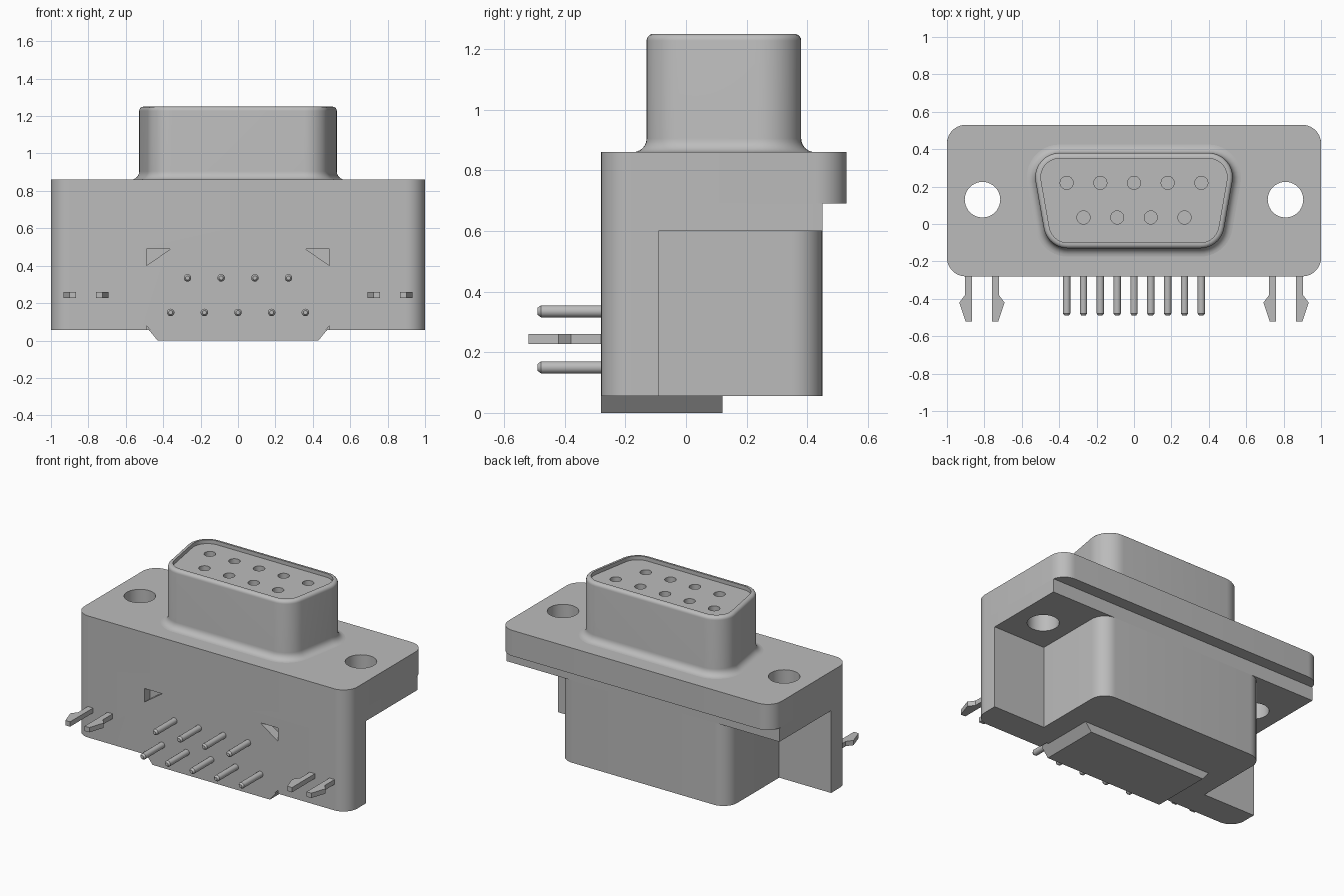
import bpy, bmesh, math
from mathutils import Vector

cube = bpy.data.objects.get("Cube")
if cube:
    bpy.data.objects.remove(cube, do_unlink=True)

GREY = (0.5, 0.5, 0.5, 1.0)
mat = bpy.data.materials.new("plain_grey")
mat.use_nodes = True
mat.diffuse_color = GREY
mat.node_tree.nodes["Principled BSDF"].inputs["Base Color"].default_value = GREY


def outline(corners, radii, grow=0.0, steps=10):
    """Counter-clockwise polygon with rounded corners, grown outward."""
    pts = [Vector(c) for c in corners]
    result = []
    for i, p in enumerate(pts):
        e1 = (p - pts[i - 1]).normalized()
        e2 = (pts[(i + 1) % len(pts)] - p).normalized()
        n1, n2 = Vector((e1.y, -e1.x)), Vector((e2.y, -e2.x))
        miter = (n1 + n2) / (1 + n1.dot(n2))
        if radii[i] == 0:
            result.append(p + miter * grow)
            continue
        center = p - miter * radii[i]
        start, sweep = math.atan2(n1.y, n1.x), n1.angle(n2)
        for k in range(steps + 1):
            a = start + sweep * k / steps
            result.append(center + Vector((math.cos(a), math.sin(a))) * (radii[i] + grow))
    return result


def circle(x, y, r, sides=24):
    return [(x + r * math.cos(math.tau * k / sides), y + r * math.sin(math.tau * k / sides))
            for k in range(sides)]


def rect(x, y0, y1):
    return [(-x, y0), (x, y0), (x, y1), (-x, y1)]


def loft(bm, rings, axis="z"):
    """Skin a list of (2D outline, level) rings and cap both ends."""
    loops = []
    for pts, level in rings:
        loops.append([bm.verts.new((p[0], p[1], level) if axis == "z" else (p[0], level, p[1]))
                      for p in pts])
    faces = [bm.faces.new(loops[0]), bm.faces.new(loops[-1])]
    for a, b in zip(loops, loops[1:]):
        for i in range(len(a)):
            faces.append(bm.faces.new((a[i - 1], a[i], b[i], b[i - 1])))
    bmesh.ops.recalc_face_normals(bm, faces=faces)


def make(name, solids, axis="z"):
    """One object made of one or more lofted solids."""
    bm = bmesh.new()
    for rings in solids:
        loft(bm, rings, axis)
    mesh = bpy.data.meshes.new(name)
    bm.to_mesh(mesh)
    bm.free()
    mesh.materials.append(mat)
    obj = bpy.data.objects.new(name, mesh)
    bpy.context.collection.objects.link(obj)
    return obj


def activate(obj):
    bpy.ops.object.select_all(action="DESELECT")
    obj.select_set(True)
    bpy.context.view_layer.objects.active = obj


def cut(obj, solids, axis="z"):
    cutter = make("cutter", solids, axis)
    cutter.hide_render = True
    mod = obj.modifiers.new("cut", "BOOLEAN")
    mod.operation, mod.solver, mod.object = "DIFFERENCE", "EXACT", cutter
    activate(obj)
    bpy.ops.object.modifier_apply(modifier=mod.name)
    bpy.data.objects.remove(cutter, do_unlink=True)


FRONT, BACK, BOTTOM = -0.28, 0.45, 0.055
parts = []

# Mounting flange with its stepped underside and two screw holes
holes = [[(circle(s * 0.81, 0.13, 0.095, 40), 0.5), (circle(s * 0.81, 0.13, 0.095, 40), 0.95)]
         for s in (-1, 1)]
flange_shape = outline(rect(1, FRONT, 0.53), [0.1] * 4)
step_shape = outline(rect(1, FRONT, BACK), [0.1, 0.1, 0, 0])
flange = make("flange", [[(flange_shape, 0.69), (flange_shape, 0.86)]])
flange_step = make("flange_step", [[(step_shape, 0.6), (step_shape, 0.69)]])
for part in (flange, flange_step):
    cut(part, holes)
    parts.append(part)

# Front wall with triangular recesses and small notches beside the foot
wall_shape = outline(rect(1, FRONT, -0.09), [0.1, 0.1, 0, 0])
wall = make("front_wall", [[(wall_shape, BOTTOM), (wall_shape, 0.6)]])
recesses = []
for s in (-1, 1):
    for tri in ([(0.49, 0.49), (0.36, 0.49), (0.49, 0.4)],
                [(0.49, 0.04), (0.49, 0.08), (0.455, 0.04)]):
        shape = [(s * x, z) for x, z in tri]
        recesses.append([(shape, FRONT - 0.05), (shape, FRONT + 0.06)])
cut(wall, recesses, "y")
parts.append(wall)

# Rear body block
body_shape = outline(rect(0.62, -0.1, BACK), [0, 0, 0.1, 0.1])
parts.append(make("rear_body", [[(body_shape, BOTTOM), (body_shape, 0.6)]]))

# Foot under the housing
foot_shape = [(-0.43, 0), (0.43, 0), (0.475, BOTTOM), (-0.475, BOTTOM)]
parts.append(make("foot", [[(foot_shape, FRONT), (foot_shape, 0.12)]], "y"))

# D-shaped shell: flared base, straight wall, rounded rim, sunken face
D_CORNERS = [(-0.463, -0.13), (0.463, -0.13), (0.553, 0.38), (-0.553, 0.38)]
FLARE, RIM, TOP = 0.045, 0.022, 1.25
profile = []
for k in range(7):
    a = math.pi / 2 * k / 6
    profile.append((FLARE * (1 - math.sin(a)), 0.86 + FLARE * (1 - math.cos(a))))
for k in range(6):
    a = math.pi / 2 * k / 5
    profile.append((RIM * (math.cos(a) - 1), TOP - RIM + RIM * math.sin(a)))
profile += [(-0.03, TOP), (-0.03, TOP - 0.025)]
shell = make("shell", [[(outline(D_CORNERS, [0.13] * 4, d), z) for d, z in profile]])

# Contact sockets in the shell face and matching solder pins at the front
five = [0.18 * i for i in range(-2, 3)]
four = [0.18 * i + 0.09 for i in range(-2, 2)]
sockets = [(x, 0.22) for x in five] + [(x, 0.035) for x in four]
cut(shell, [[(circle(x, y, 0.035), 0.95), (circle(x, y, 0.035), 1.3)] for x, y in sockets])
parts.append(shell)

pins = []
for x, z in [(x, 0.15) for x in five] + [(x, 0.335) for x in four]:
    pins.append([(circle(x, z, r, 16), y)
                 for r, y in ((0.02, FRONT + 0.02), (0.02, -0.478), (0.011, -0.49))])
parts.append(make("solder_pins", pins, "y"))

# Barbed board clips, two prongs on each side
prong = [(0.053, -0.26), (0.053, -0.52), (0.088, -0.52),
         (0.121, -0.42), (0.091, -0.38), (0.091, -0.26)]
clips = []
for s in (-1, 1):
    for m in (-1, 1):
        shape = [(s * 0.813 + m * x, y) for x, y in prong]
        clips.append([(shape, 0.228), (shape, 0.26)])
parts.append(make("board_clips", clips))

for part in parts:
    activate(part)
    bpy.ops.object.shade_smooth_by_angle(angle=math.radians(30))
